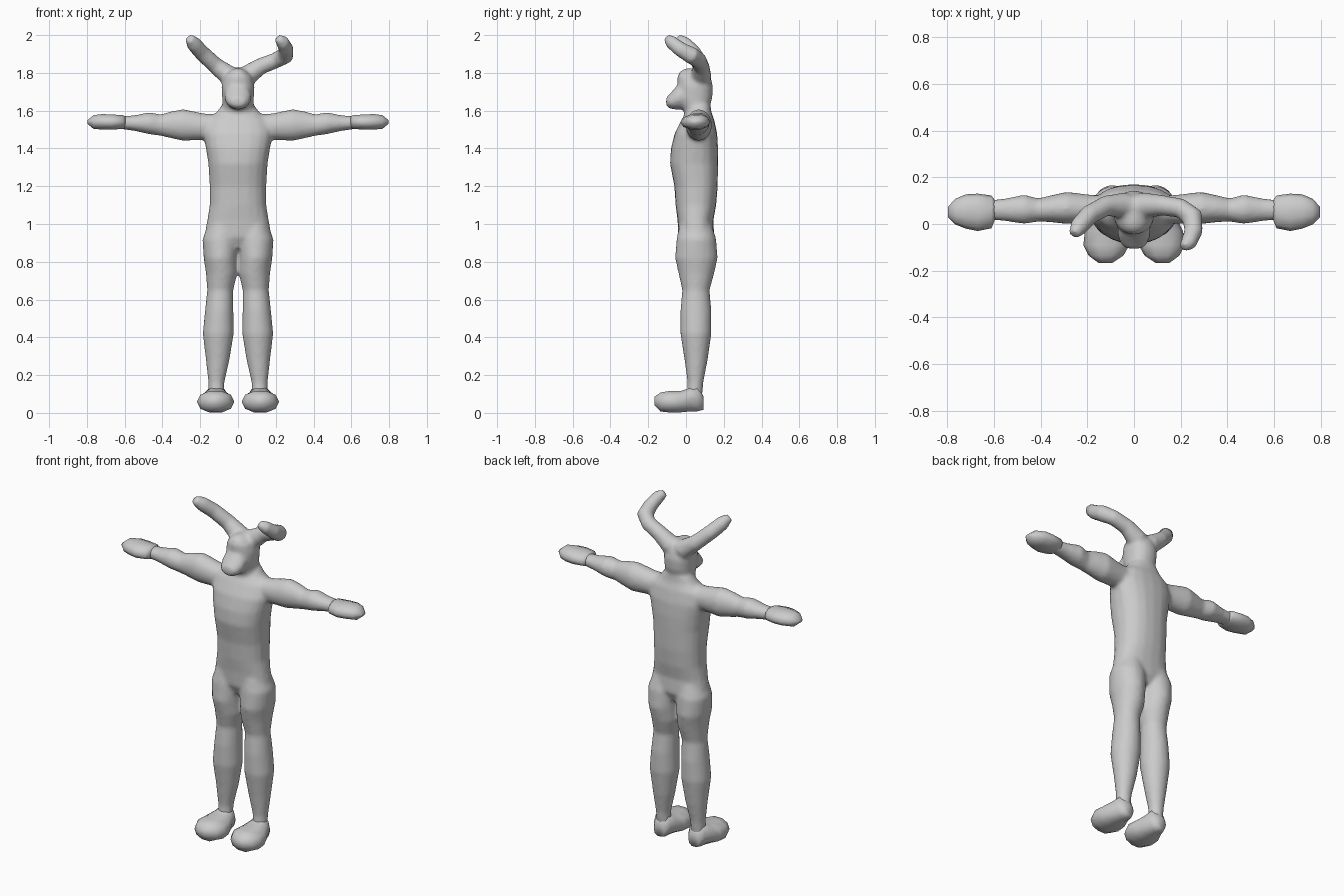
import bpy, bmesh, math
from mathutils import Vector

grey = bpy.data.materials.new("plain grey")
grey.diffuse_color = (0.6, 0.6, 0.6, 1)
X, Y, Z = Vector((1, 0, 0)), Vector((0, 1, 0)), Vector((0, 0, 1))


def loft(bm, rings, sides=20, power=1.0):
    """Skin a closed tube over rings of (centre, u axis, v axis)."""
    loops = []
    for c, u, v in rings:
        loop = []
        for i in range(sides):
            a = math.tau * i / sides
            s, t = (math.copysign(abs(f) ** power, f) for f in (math.cos(a), math.sin(a)))
            loop.append(bm.verts.new(c + u * s + v * t))
        loops.append(loop)
    for p, q in zip(loops, loops[1:]):
        for i in range(sides):
            j = (i + 1) % sides
            bm.faces.new((p[i], p[j], q[j], q[i]))
    bm.faces.new(loops[0])
    bm.faces.new(loops[-1])


def upright(rows):
    """Rows of z, x min, x max, y min, y max."""
    return [(Vector(((a + b) / 2, (c + d) / 2, z)), X * (b - a) / 2, Y * (d - c) / 2)
            for z, a, b, c, d in rows]


def sideways(rows, s):
    """Rows of x, y min, y max, z min, z max, mirrored by s."""
    return [(Vector((s * x, (a + b) / 2, (c + d) / 2)), Y * (b - a) / 2, Z * (d - c) / 2)
            for x, a, b, c, d in rows]


def lengthwise(rows, s):
    """Rows of y, x min, x max, z min, z max, mirrored by s."""
    return [(Vector((s * (a + b) / 2, y, (c + d) / 2)), X * (b - a) / 2, Z * (d - c) / 2)
            for y, a, b, c, d in rows]


def tube(points):
    """Rows of x, y, z, radius along a bent path."""
    pts = [Vector(p[:3]) for p in points]
    rings = []
    for i, p in enumerate(pts):
        t = (pts[min(i + 1, len(pts) - 1)] - pts[max(i - 1, 0)]).normalized()
        u = t.cross(Vector((0.2, 0.5, 1))).normalized()
        rings.append((p, u * points[i][3], t.cross(u) * points[i][3]))
    return rings


def finish(name, bm, voxel, smooth):
    bmesh.ops.recalc_face_normals(bm, faces=bm.faces)
    me = bpy.data.meshes.new(name)
    bm.to_mesh(me)
    bm.free()
    me.materials.append(grey)
    ob = bpy.data.objects.new(name, me)
    bpy.context.collection.objects.link(ob)
    if voxel:
        m = ob.modifiers.new("blend", 'REMESH')
        m.mode, m.voxel_size, m.use_smooth_shade = 'VOXEL', voxel, True
        m = ob.modifiers.new("soften", 'SMOOTH')
        m.factor, m.iterations = 0.5, smooth
    for p in me.polygons:
        p.use_smooth = True
    return ob


# Body: torso, head, legs, arms and horns blended into one skin
bm = bmesh.new()
loft(bm, upright([
    (0.87, -0.13, 0.13, -0.01, 0.12), (0.93, -0.18, 0.18, -0.04, 0.15),
    (1.02, -0.163, 0.163, -0.045, 0.145), (1.1, -0.15, 0.15, -0.055, 0.16),
    (1.2, -0.15, 0.15, -0.062, 0.168), (1.32, -0.157, 0.157, -0.085, 0.17),
    (1.4, -0.17, 0.17, -0.08, 0.17), (1.48, -0.185, 0.185, -0.06, 0.165),
    (1.55, -0.165, 0.165, -0.025, 0.15), (1.59, -0.115, 0.115, 0.0, 0.135),
    (1.63, -0.085, 0.085, 0.015, 0.13)]), power=0.85)
# Head and neck
loft(bm, upright([
    (1.56, -0.09, 0.09, 0.0, 0.13), (1.62, -0.082, 0.082, -0.02, 0.125),
    (1.67, -0.084, 0.084, -0.045, 0.14), (1.73, -0.088, 0.088, -0.045, 0.143),
    (1.78, -0.075, 0.075, -0.045, 0.13), (1.81, -0.045, 0.045, -0.03, 0.1),
    (1.825, -0.015, 0.015, 0.0, 0.07)]), power=0.9)
# Snout
loft(bm, lengthwise([
    (0.02, -0.07, 0.07, 1.61, 1.78), (-0.05, -0.07, 0.07, 1.605, 1.73),
    (-0.085, -0.057, 0.057, 1.61, 1.69), (-0.105, -0.035, 0.035, 1.625, 1.67)], 1))
for s in (-1, 1):
    # Leg
    leg = [(0.07, 0.075, 0.155, 0.0, 0.085), (0.16, 0.072, 0.157, 0.008, 0.092),
           (0.28, 0.045, 0.17, -0.008, 0.115), (0.42, 0.022, 0.187, -0.03, 0.135),
           (0.54, 0.024, 0.175, -0.03, 0.135), (0.65, 0.025, 0.163, -0.02, 0.125),
           (0.74, 0.003, 0.17, -0.04, 0.15), (0.82, 0.004, 0.182, -0.058, 0.168),
           (0.92, -0.005, 0.188, -0.05, 0.16), (1.02, 0.01, 0.15, -0.03, 0.13)]
    loft(bm, upright([(z, min(s * a, s * b), max(s * a, s * b), c, d) for z, a, b, c, d in leg]))
    # Arm
    loft(bm, sideways([
        (0.08, 0.0, 0.12, 1.44, 1.58), (0.18, 0.0, 0.125, 1.445, 1.585),
        (0.29, 0.0, 0.138, 1.44, 1.608), (0.36, 0.008, 0.122, 1.455, 1.595),
        (0.41, 0.01, 0.11, 1.467, 1.58), (0.47, 0.0, 0.126, 1.475, 1.592),
        (0.55, 0.012, 0.11, 1.493, 1.575), (0.64, 0.02, 0.1, 1.505, 1.57)], s))
# Left horn rises outward, right horn curls forward
loft(bm, tube([(0.03, 0.06, 1.76, 0.055), (-0.05, 0.08, 1.785, 0.055),
               (-0.12, 0.078, 1.84, 0.044), (-0.19, 0.04, 1.905, 0.042),
               (-0.235, -0.01, 1.955, 0.04), (-0.258, -0.045, 1.985, 0.024)]))
loft(bm, tube([(-0.03, 0.06, 1.76, 0.055), (0.05, 0.08, 1.785, 0.055),
               (0.12, 0.08, 1.835, 0.044), (0.2, 0.068, 1.866, 0.042),
               (0.25, 0.03, 1.892, 0.046), (0.255, -0.03, 1.925, 0.04),
               (0.235, -0.08, 1.965, 0.035), (0.21, -0.1, 1.985, 0.022)]))
finish("body", bm, 0.011, 5)

for s, side in ((-1, "right"), (1, "left")):
    # Mitten-like hand
    bm = bmesh.new()
    loft(bm, sideways([
        (0.595, 0.02, 0.1, 1.505, 1.57), (0.61, -0.018, 0.122, 1.502, 1.578),
        (0.67, -0.03, 0.13, 1.497, 1.582), (0.72, -0.02, 0.127, 1.498, 1.584),
        (0.765, -0.002, 0.108, 1.502, 1.578), (0.797, 0.03, 0.073, 1.53, 1.55)], s), 10)
    finish(side + "_hand", bm, 0, 0)
    # Foot
    bm = bmesh.new()
    loft(bm, lengthwise([
        (0.092, 0.08, 0.15, 0.015, 0.09), (0.06, 0.06, 0.17, 0.005, 0.15),
        (0.02, 0.05, 0.185, 0.005, 0.135), (-0.03, 0.028, 0.21, 0.0, 0.118),
        (-0.09, 0.02, 0.217, 0.0, 0.118), (-0.135, 0.045, 0.195, 0.005, 0.11),
        (-0.168, 0.095, 0.15, 0.04, 0.085)], s), 10, 0.9)
    finish(side + "_foot", bm, 0, 0)
